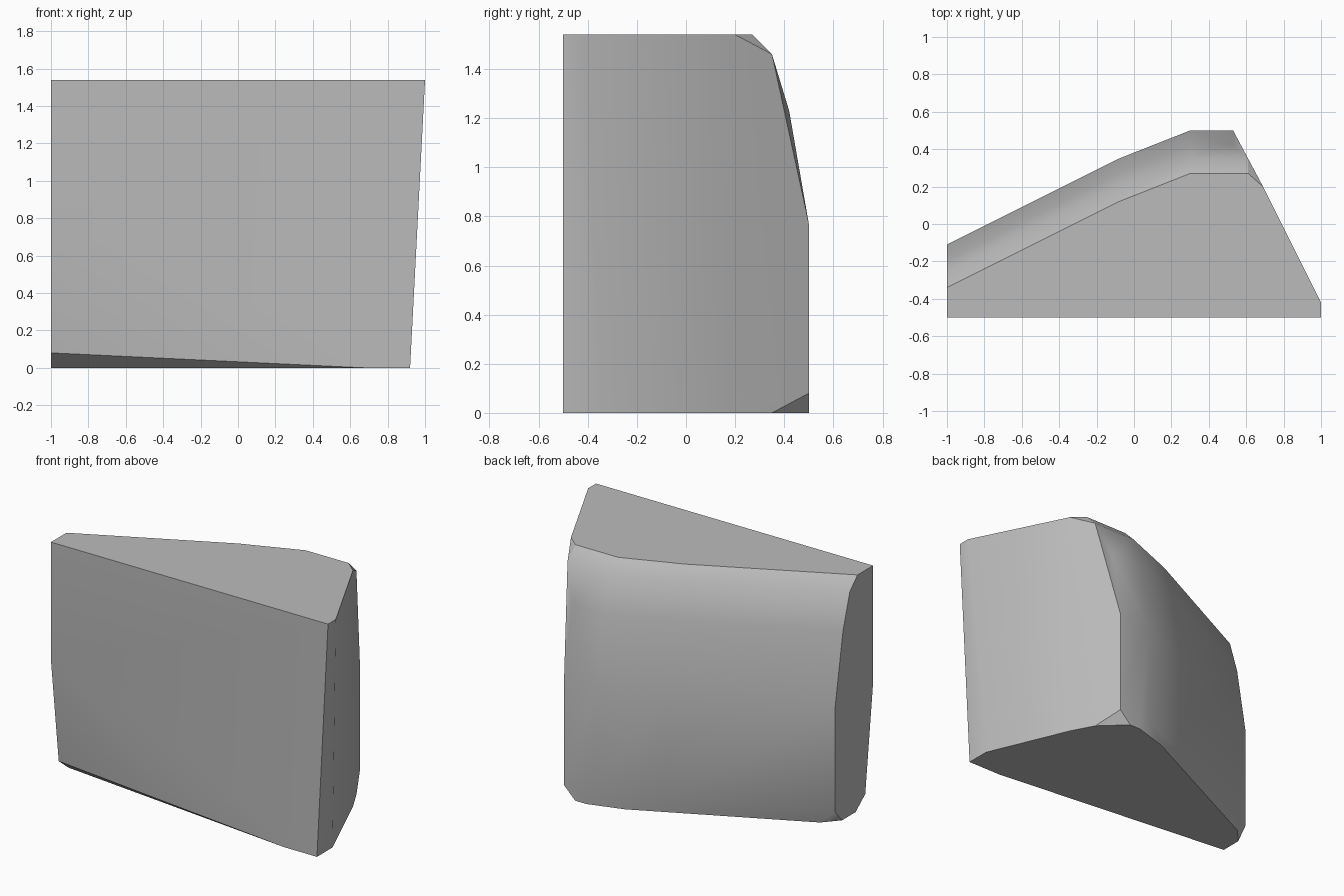
import bpy
import bmesh
from math import radians

default_cube = bpy.data.objects.get("Cube")
if default_cube:
    bpy.data.objects.remove(default_cube, do_unlink=True)

TOP_HEIGHT = 1.54
SHOULDER = 0.77
CHAMFER = 0.08


def make_material(name, colour):
    material = bpy.data.materials.new(name)
    material.use_nodes = True
    material.diffuse_color = colour
    shader = material.node_tree.nodes["Principled BSDF"]
    shader.inputs["Base Color"].default_value = colour
    shader.inputs["Roughness"].default_value = 0.8
    return material


def at_height(outline, height):
    """Lift a flat outline to one height."""
    return [(x, y, height) for x, y in outline]


def sweep(path, profile):
    """Repeat an inset/height profile at every point of a plan path."""
    return [(x, y - inset, height) for x, y in path for inset, height in profile]


def hull_object(name, points, material):
    """Wrap the points in a convex skin with merged flat faces."""
    bm = bmesh.new()
    for point in points:
        bm.verts.new(point)
    bmesh.ops.convex_hull(bm, input=bm.verts[:], use_existing_faces=False)
    loose = [v for v in bm.verts if not v.link_faces]
    bmesh.ops.delete(bm, geom=loose, context="VERTS")
    bmesh.ops.dissolve_limit(bm, angle_limit=radians(0.5),
                             verts=bm.verts[:], edges=bm.edges[:])
    bmesh.ops.recalc_face_normals(bm, faces=bm.faces[:])
    mesh = bpy.data.meshes.new(name)
    bm.to_mesh(mesh)
    bm.free()
    mesh.materials.append(material)
    stone = bpy.data.objects.new(name, mesh)
    bpy.context.collection.objects.link(stone)
    return stone


# Rounded back: one leaning profile carried along the bent rear wall
back_path = [(-1, -0.11), (-0.08, 0.35), (0.30, 0.5)]
back_profile = [(0, CHAMFER), (0, SHOULDER), (0.08, 1.23),
                (0.15, 1.46), (0.23, TOP_HEIGHT)]
points = sweep(back_path, back_profile)

# Rear corner on the left end
points += [(0.53, 0.5, CHAMFER), (0.53, 0.5, SHOULDER),
           (0.53, 0.42, 1.23), (0.61, 0.35, 1.46)]

# Flat top rim
points += at_height([(-1, -0.5), (1, -0.5), (1, -0.42),
                     (0.69, 0.2), (0.61, 0.27)], TOP_HEIGHT)

# Flat base rim
points += at_height([(-1, -0.32), (0.68, -0.5), (0.92, -0.5), (0.92, -0.34),
                     (0.69, 0.2), (0.61, 0.35), (0.45, 0.5), (0.37, 0.5),
                     (0.14, 0.43), (-0.91, -0.08), (-1, -0.18)], 0)

# Tucked lower front corner on the right end
points += [(-1, -0.5, SHOULDER), (-1, -0.42, CHAMFER)]

grey_stone = make_material("grey stone", (0.5, 0.5, 0.5, 1))
stone_block = hull_object("stone_block", points, grey_stone)

# Soft shading over shallow bends, crisp at the chamfers
bpy.ops.object.select_all(action="DESELECT")
stone_block.select_set(True)
bpy.context.view_layer.objects.active = stone_block
bpy.ops.object.shade_smooth_by_angle(angle=radians(30))
